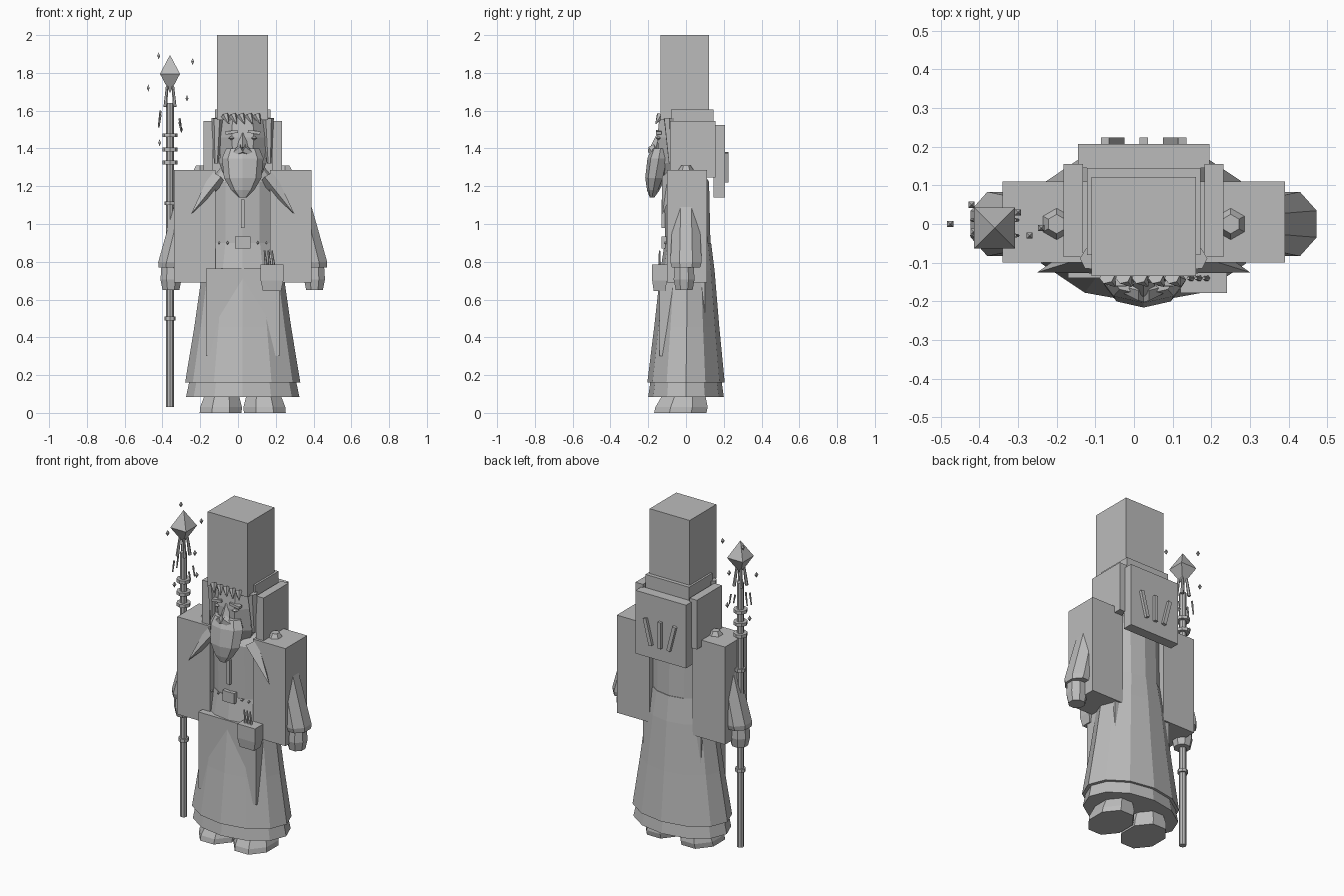
import bpy, bmesh, math
from mathutils import Vector

if "Cube" in bpy.data.objects:
    bpy.data.objects.remove(bpy.data.objects["Cube"])

tone = .5
stone_colour = (tone, tone, tone, 1)
stone = bpy.data.materials.new("stone_grey")
stone.use_nodes = True
stone.diffuse_color = stone_colour
stone.node_tree.nodes["Principled BSDF"].inputs["Base Color"].default_value = stone_colour

body_x = .025
staff_x, staff_y = -.36, -.01


def finish(name, bm):
    bmesh.ops.recalc_face_normals(bm, faces=bm.faces)
    mesh = bpy.data.meshes.new(name)
    bm.to_mesh(mesh)
    bm.free()
    mesh.materials.append(stone)
    part = bpy.data.objects.new(name, mesh)
    bpy.context.collection.objects.link(part)
    return part


def box(name, x, half_width, back_front, bottom_top, tilt=0):
    """Block centred on x between two depths and two heights."""
    (front, back), (bottom, top) = back_front, bottom_top
    size = Vector((half_width + half_width, back - front, top - bottom))
    bm = bmesh.new()
    bmesh.ops.create_cube(bm, size=1)
    bmesh.ops.scale(bm, vec=size, verts=bm.verts)
    part = finish(name, bm)
    part.location = (x, (front + back) / 2, (bottom + top) / 2)
    part.rotation_euler.y = tilt


def loft(name, start, end, radii, profile, sides=8, corner=True):
    """Elliptical sections spaced along a line; profile gives (fraction, scale)."""
    start, end = Vector(start), Vector(end)
    turn = math.pi / sides if corner else 0
    bm = bmesh.new()
    loops = []
    for fraction, scale in profile:
        centre = start.lerp(end, fraction)
        angles = [math.tau * i / sides + turn for i in range(sides)]
        loops.append([bm.verts.new(centre + scale * Vector((radii[0] * math.cos(a), radii[1] * math.sin(a), 0)))
                      for a in angles])
    for lower, upper in zip(loops, loops[1:]):
        for i in range(sides):
            j = (i + 1) % sides
            bm.faces.new((lower[i], lower[j], upper[j], upper[i]))
    bm.faces.new(loops[0])
    bm.faces.new(loops[-1])
    finish(name, bm)


def rod(name, start, end, start_radius, end_radius, sides=6):
    """Tapered rod between two points."""
    start, end = Vector(start), Vector(end)
    bm = bmesh.new()
    bmesh.ops.create_cone(bm, cap_ends=True, segments=sides, radius1=start_radius,
                          radius2=end_radius, depth=(end - start).length)
    part = finish(name, bm)
    part.location = (start + end) / 2
    part.rotation_mode = "QUATERNION"
    part.rotation_quaternion = (end - start).to_track_quat("Z", "Y")


def gem(name, x, y, z, radius, half_height):
    """Four sided double pyramid."""
    bm = bmesh.new()
    corners = [bm.verts.new((x + sx * radius, y + sy * radius, z))
               for sx, sy in ((-1, -1), (1, -1), (1, 1), (-1, 1))]
    for direction in (-1, 1):
        tip = bm.verts.new((x, y, z + direction * half_height))
        for i, corner in enumerate(corners):
            bm.faces.new((corners[i - 1], corner, tip))
    finish(name, bm)


# Robe: hem, flared skirt, torso and front block
loft("hem", (body_x, 0, .085), (body_x, 0, .17), (.3, .2), [(0, 1), (1, .94)], sides=12, corner=False)
loft("skirt", (body_x, 0, .16), (body_x, .01, .9), (.305, .205),
     [(0, 1), (.4, .84), (.8, .7), (1, .6)], sides=12, corner=False)
loft("torso", (body_x, .01, .87), (body_x, 0, 1.31), (.18, .12),
     [(0, 1), (.5, 1), (.8, 1), (1, .6)], sides=12, corner=False)
box("front_skirt_block", body_x, .195, (-.14, .1), (.3, .765))

# Belt fittings and chest clasp
box("belt_buckle", body_x, .04, (-.13, -.1), (.87, .935))
for side in (-1, 1):
    for place, offset in (("inner", .08), ("outer", .125)):
        gem(f"{place}_belt_stud", body_x + side * offset, -.11, .9, .007, .01)
box("chest_clasp", body_x, .01, (-.13, -.1), (.98, 1.13))

# Pouch with sticks
pouch_x, pouch_y = .18, -.14
loft("pouch", (pouch_x, pouch_y, .645), (pouch_x, pouch_y, .785), (.085, .055),
     [(0, .8), (.4, 1), (1, 1)], sides=4)
for i in range(3):
    stick_x = pouch_x + (i - 1.5) * .02
    rod(f"pouch_stick_{i}", (stick_x, pouch_y, .77), (stick_x - .01, pouch_y, .86), .009, .004)

# Mirrored limbs, clothing and face halves
for name, side in (("right", -1), ("left", 1)):
    def across(offset):
        return body_x + side * offset

    hand_x = across(.38)
    box(name + "_arm_block", across(.255), .11, (-.1, .11), (.69, 1.285))
    rod(name + "_shoulder_knob", (across(.225), 0, 1.27), (across(.225), 0, 1.31), .05, .025)
    loft(name + "_sleeve", (hand_x, 0, .77), (across(.27), 0, 1.24), (.08, .09),
         [(0, .9), (.06, 1), (.4, .9), (.7, .8), (1, .6)])
    loft(name + "_hand", (hand_x, -.01, .65), (hand_x, -.01, .79), (.06, .06), [(0, .8), (.4, 1), (1, .9)])
    rod(name + "_thumb", (across(.35), -.05, .77), (across(.335), -.07, .7), .022, .014)
    rod(name + "_collar_point", (across(.13), -.08, 1.25), (across(.275), -.125, 1.05), .05, 0, sides=4)
    loft(name + "_shoe", (across(.117), -.03, 0), (across(.11), -.01, .1), (.12, .15),
         [(0, 1), (.3, 1), (1, .8)])
    box(name + "_head_panel", across(.182), .025, (-.085, .155), (1.245, 1.545))
    rod(name + "_hair_lock", (across(.135), -.09, 1.56), (across(.14), -.08, 1.32), .03, .012)
    box(name + "_eyebrow", across(.06), .033, (-.16, -.13), (1.478, 1.494), tilt=side * .15)
    gem(name + "_eye", across(.06), -.145, 1.455, .016, .012)
    rod(name + "_moustache", (across(0), -.175, 1.395), (across(.1), -.15, 1.34), .03, .006)

# Head, nose, beard and fringe
loft("head", (body_x, -.02, 1.22), (body_x, -.01, 1.56), (.15, .15), [(0, .6), (.3, .9), (.7, 1), (1, .95)])
rod("nose", (body_x, -.14, 1.48), (body_x, -.16, 1.4), .012, .03, sides=4)
loft("beard", (body_x, -.135, 1.4), (body_x, -.18, 1.14), (.11, .06),
     [(0, .8), (.2, 1), (.6, .9), (.85, .55), (1, .2)], corner=False)
for i in range(5):
    tuft_x = body_x + (i - 2) * .042
    rod(f"fringe_tuft_{i}", (tuft_x - .01, -.135, 1.575), (tuft_x + .01, -.16, 1.53), .022, .003)

# Tall hat, cap and back panel with three slats
box("hat", body_x, .135, (-.135, .122), (1.55, 2))
box("hat_base", body_x, .147, (-.08, .145), (1.35, 1.605))
box("back_panel", body_x, .17, (.145, .207), (1.14, 1.525))
for name, side in (("right", -1), ("middle", 0), ("left", 1)):
    box(name + "_back_slat", body_x + side * .08, .011, (.2, .224), (1.22, 1.38), tilt=side * .25)

# Staff with rings, prongs and crystal
rod("staff", (staff_x, staff_y, .03), (staff_x, staff_y, 1.64), .02, .02, sides=8)
for i, (height, radius) in enumerate(((.5, .03), (1.11, .03), (1.325, .04), (1.395, .04), (1.47, .04))):
    rod(f"staff_ring_{i}", (staff_x, staff_y, height - .01), (staff_x, staff_y, height + .01),
        radius, radius, sides=8)
for i, (side, depth) in enumerate(((-1, -1), (-1, 1), (1, -1), (1, 1))):
    rod(f"staff_prong_{i}", (staff_x + side * .025, staff_y + depth * .025, 1.62),
        (staff_x + side * .015, staff_y + depth * .015, 1.73), .01, .007)
gem("staff_crystal", staff_x, staff_y, 1.795, .053, .1)

# Hanging cords and floating shards around the staff
for i in range(4):
    side = -1 if i < 2 else 1
    depth = staff_y + (-1) ** i * .02
    rod(f"cord_{i}", (staff_x + side * .05, depth, 1.6 - i * .02),
        (staff_x + side * .06, depth, 1.52 - i * .01), .006, .004)
shards = ((-.42, .05, 1.89), (-.24, -.01, 1.86), (-.475, 0, 1.72),
          (-.27, -.03, 1.665), (-.3, .03, 1.5), (-.415, -.02, 1.43))
for i, position in enumerate(shards):
    gem(f"shard_{i}", *position, .008, .018)
